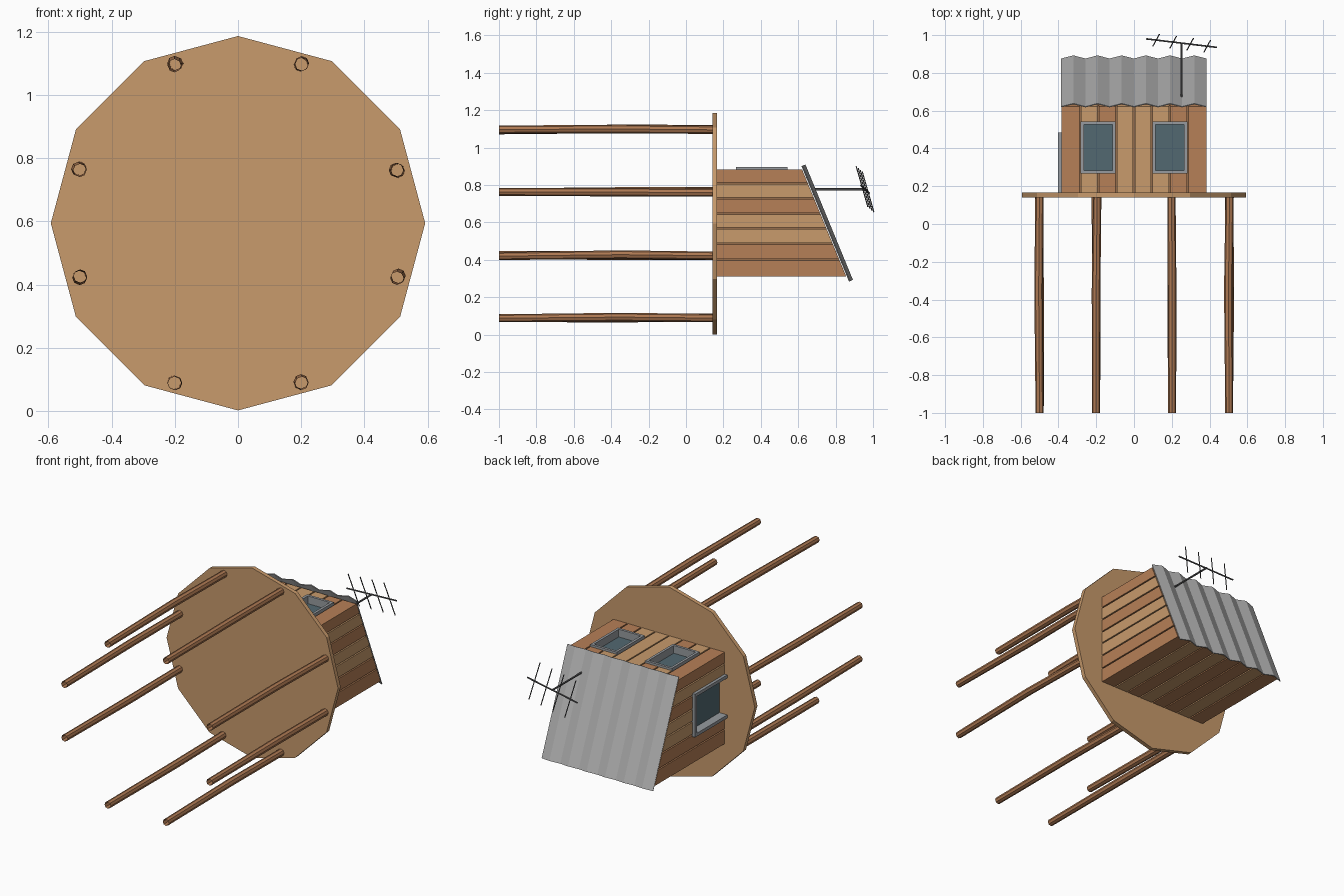
import bpy, bmesh, math, random
from mathutils import Vector

if "Cube" in bpy.data.objects:
    bpy.data.objects.remove(bpy.data.objects["Cube"])
random.seed(4)


def material(name, r, g, b):
    m = bpy.data.materials.new(name)
    m.diffuse_color = (r, g, b, 1)
    m.use_nodes = True
    m.node_tree.nodes["Principled BSDF"].inputs["Base Color"].default_value = m.diffuse_color
    return m


LIGHT = material("light_wood", 0.58, 0.325, 0.15)
DARK = material("orange_wood", 0.47, 0.215, 0.095)
POLE = material("pole_wood", 0.42, 0.19, 0.085)
GAP = material("gap_wood", 0.30, 0.15, 0.07)
ROOF = material("roof_metal", 0.42, 0.42, 0.42)
FRAME = material("frame_grey", 0.31, 0.33, 0.35)
GLASS = material("glass_blue", 0.085, 0.14, 0.165)
WIRE = material("aerial_grey", 0.11, 0.11, 0.115)


def finish(bm, name, *mats):
    bmesh.ops.recalc_face_normals(bm, faces=bm.faces)
    me = bpy.data.meshes.new(name)
    bm.to_mesh(me)
    bm.free()
    for m in mats:
        me.materials.append(m)
    ob = bpy.data.objects.new(name, me)
    bpy.context.collection.objects.link(ob)
    return ob


def slope_y(z):
    # y of the slanted cabin end at height z
    return 0.622 + (0.88 - z) * 0.412


def block(bm, x, y, z, mat=0, slanted=False):
    # box between ranges; with slanted=True its far end follows the roof
    v = []
    for zz in z:
        y1 = slope_y(zz) if slanted else y[1]
        v += [bm.verts.new(p) for p in ((x[0], y[0], zz), (x[1], y[0], zz),
                                        (x[1], y1, zz), (x[0], y1, zz))]
    for f in ((0, 1, 2, 3), (4, 5, 6, 7), (0, 1, 5, 4), (1, 2, 6, 5), (2, 3, 7, 6), (3, 0, 4, 7)):
        bm.faces.new([v[i] for i in f]).material_index = mat


def rod(bm, a, b, r, n=6):
    a, b = Vector(a), Vector(b)
    d = b - a
    q = d.to_track_quat('Z', 'Y').to_matrix().to_4x4()
    q.translation = (a + b) / 2
    bmesh.ops.create_cone(bm, cap_ends=True, segments=n, radius1=r, radius2=r,
                          depth=d.length, matrix=q)


# twelve-sided platform
bm = bmesh.new()
rings = []
for y in (0.141, 0.167):
    rings.append([bm.verts.new((0.592 * math.sin(i * math.pi / 6), y,
                                0.594 + 0.592 * math.cos(i * math.pi / 6))) for i in range(12)])
    bm.faces.new(rings[-1])
for i in range(12):
    j = (i + 1) % 12
    bm.faces.new((rings[0][i], rings[0][j], rings[1][j], rings[1][i]))
finish(bm, "platform", LIGHT)

# slightly crooked open-ended poles
for k, (px, pz) in enumerate([(sx * a, 0.594 + sz * b) for sx in (-1, 1) for sz in (-1, 1)
                              for a, b in ((0.198, 0.502), (0.503, 0.17))]):
    bm = bmesh.new()
    rings = []
    for y, r in ((-1, 0.021), (-0.35, 0.023), (0.142, 0.022)):
        cx, cz = px + random.uniform(-.005, .005), pz + random.uniform(-.005, .005)
        rings.append([bm.verts.new((cx + r * math.cos(i * math.pi / 4), y,
                                    cz + r * math.sin(i * math.pi / 4))) for i in range(8)])
    for lo, hi in zip(rings, rings[1:]):
        for i in range(8):
            j = (i + 1) % 8
            bm.faces.new((lo[i], lo[j], hi[j], hi[i]))
    finish(bm, f"pole_{k + 1}", POLE)

# cabin core seen through the plank gaps
bm = bmesh.new()
block(bm, (-0.368, 0.368), (0.16, 0), (0.322, 0.868), 0, True)
core = finish(bm, "cabin_core", GAP)

# wall planks: index 0 light, 1 orange
bm = bmesh.new()
g = 0.004
edges = [0.31, 0.40, 0.487, 0.57, 0.647, 0.73, 0.81, 0.882]
for s in (-1, 1):
    for i, c in enumerate((1, 1, 0, 0, 1, 0, 1)):
        block(bm, sorted((s * 0.36, s * 0.384)), (0.16, 0),
              (edges[i] + g * (i > 0), edges[i + 1] - g * (i < 6)), c, True)
side_walls = finish(bm, "side_planks", LIGHT, DARK)
bm = bmesh.new()
for z, cols in (((0.86, 0.882), (1, 0, 1, 0, 0, 0, 1, 1)), ((0.31, 0.33), (1, 0, 1, 1, 0, 1, 0, 1))):
    for i, c in enumerate(cols):
        x0 = -0.38 + i * 0.095
        block(bm, (x0 + g, x0 + 0.095 - g), (0.16, 0), z, c, True)
end_walls = finish(bm, "front_and_back_planks", LIGHT, DARK)

# openings for two windows and the door
bm = bmesh.new()
for cx in (-0.19, 0.19):
    block(bm, (cx - 0.085, cx + 0.085), (0.275, 0.535), (0.825, 0.95))
block(bm, (-0.45, -0.325), (0.15, 0.475), (0.485, 0.735))
cutter = finish(bm, "opening_cutter")
cutter.hide_render = True
cutter.hide_viewport = True
for ob in (core, side_walls, end_walls):
    mod = ob.modifiers.new("openings", 'BOOLEAN')
    mod.operation = 'DIFFERENCE'
    mod.object = cutter
    mod.solver = 'EXACT'

# window frames and glass
w = 0.016
for side, cx in (("left", -0.19), ("right", 0.19)):
    x0, x1, y0, y1 = cx - 0.092, cx + 0.092, 0.268, 0.542
    z = (0.826, 0.896)
    bm = bmesh.new()
    block(bm, (x0, x0 + w), (y0, y1), z)
    block(bm, (x1 - w, x1), (y0, y1), z)
    block(bm, (x0 + w, x1 - w), (y0, y0 + w), z)
    block(bm, (x0 + w, x1 - w), (y1 - w, y1), z)
    finish(bm, f"{side}_window_frame", FRAME)
    bm = bmesh.new()
    block(bm, (x0 + w, x1 - w), (y0 + w, y1 - w), (0.84, 0.848))
    finish(bm, f"{side}_window_glass", GLASS)

# door frame and door pane
bm = bmesh.new()
x = (-0.402, -0.326)
block(bm, x, (0.167, 0.484), (0.475, 0.495))
block(bm, x, (0.167, 0.484), (0.725, 0.745))
block(bm, x, (0.464, 0.484), (0.495, 0.725))
finish(bm, "door_frame", FRAME)
bm = bmesh.new()
block(bm, (-0.348, -0.34), (0.167, 0.464), (0.495, 0.725))
finish(bm, "door_pane", GLASS)

# corrugated sloping roof
bm = bmesh.new()
rows = []
n = 24
for i in range(n + 1):
    x = -0.385 + 0.768 * i / n
    h = -0.009 * math.cos(i * math.pi / 2)
    rows.append([bm.verts.new((x, y + h * 0.925, z + h * 0.378))
                 for y, z in ((0.628, 0.905), (0.882, 0.288))])
for a, b in zip(rows, rows[1:]):
    bm.faces.new((a[0], a[1], b[1], b[0]))
roof = finish(bm, "corrugated_roof", ROOF)
sol = roof.modifiers.new("thickness", 'SOLIDIFY')
sol.thickness = 0.005
sol.offset = 0

# aerial: mast, boom and four cross elements
bm = bmesh.new()
rod(bm, (0.252, 0.67, 0.777), (0.252, 0.962, 0.777), 0.006)
a, b = Vector((0.065, 0.98, 0.757)), Vector((0.44, 0.935, 0.797))
rod(bm, a, b, 0.005)
half = Vector((0.017, 0.031, -0.108))
for t in (0.14, 0.38, 0.62, 0.86):
    c = a.lerp(b, t)
    rod(bm, c - half, c + half, 0.0032, 5)
finish(bm, "aerial", WIRE)
